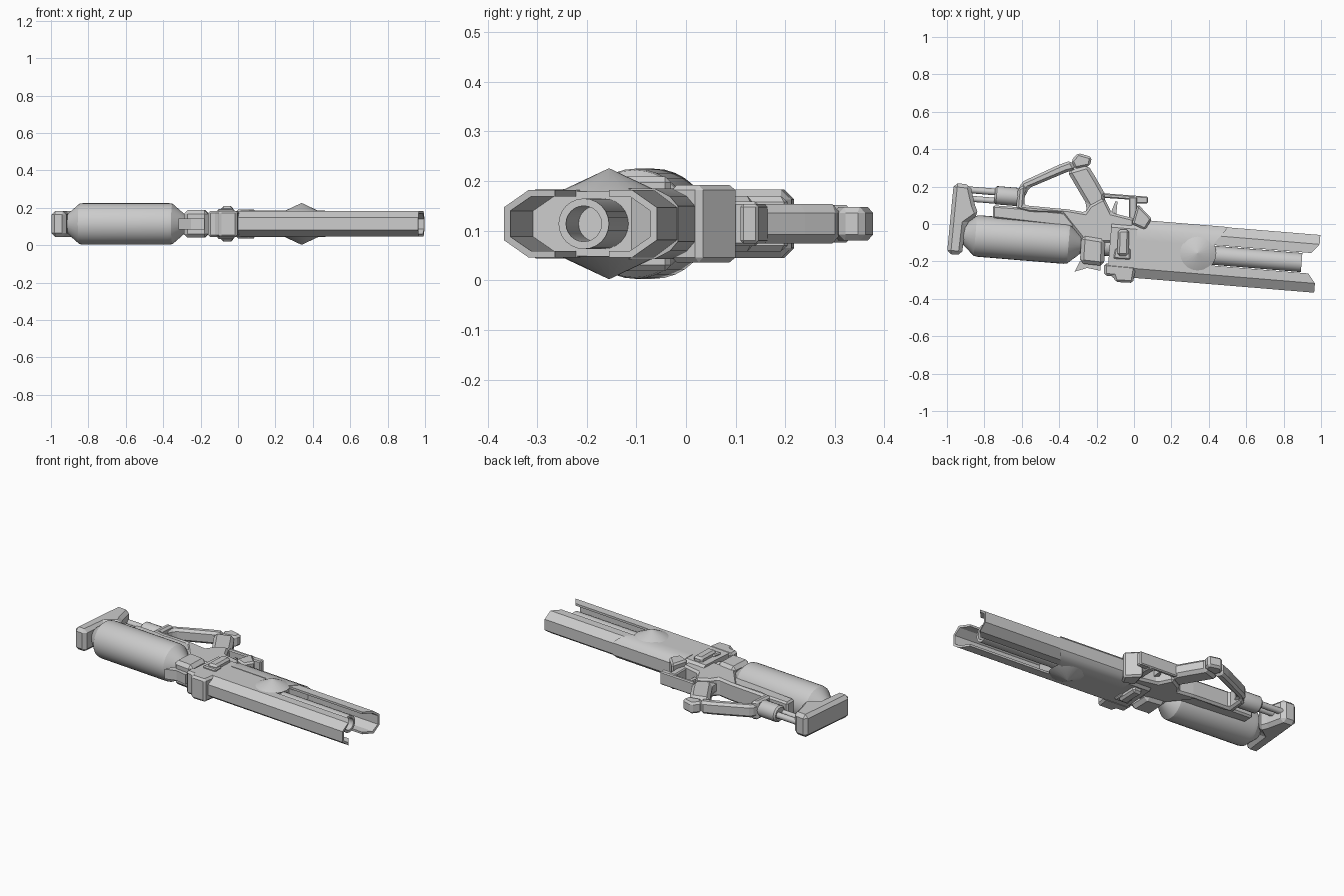
import bpy, bmesh, math

if "Cube" in bpy.data.objects:
    bpy.data.objects.remove(bpy.data.objects["Cube"])

ZC = 0.114                      # symmetry plane height
S, C = math.sin(math.radians(4.7)), math.cos(math.radians(4.7))

grey = bpy.data.materials.new("plain_grey")
grey.diffuse_color = (0.6, 0.6, 0.6, 1)
grey.use_nodes = True
grey.node_tree.nodes["Principled BSDF"].inputs["Base Color"].default_value = grey.diffuse_color


def axis_point(u, w, z):
    """u runs along the tilted barrel axis, w across it, z from the middle plane."""
    v = w - 0.132
    return (u * C + v * S, -u * S + v * C, ZC + z)


def finish(name, bm, bevel=0, smooth=False):
    bmesh.ops.recalc_face_normals(bm, faces=bm.faces)
    me = bpy.data.meshes.new(name)
    bm.to_mesh(me)
    bm.free()
    me.materials.append(grey)
    ob = bpy.data.objects.new(name, me)
    bpy.context.collection.objects.link(ob)
    if bevel:
        m = ob.modifiers.new("chamfer", "BEVEL")
        m.width, m.segments, m.limit_method = bevel, 1, "ANGLE"
        m.angle_limit = math.radians(40)
    if smooth:
        bpy.ops.object.select_all(action="DESELECT")
        ob.select_set(True)
        bpy.context.view_layer.objects.active = ob
        bpy.ops.object.shade_smooth_by_angle(angle=math.radians(32))
    return ob


def loft(name, rings, **kw):
    """Skin closed rings of equal length and cap both ends."""
    bm = bmesh.new()
    vs = [[bm.verts.new(p) for p in r] for r in rings]
    n = len(rings[0])
    for a, b in zip(vs, vs[1:]):
        for i in range(n):
            j = (i + 1) % n
            bm.faces.new((a[i], a[j], b[j], b[i]))
    bm.faces.new(vs[0])
    bm.faces.new(vs[-1])
    return finish(name, bm, **kw)


def plate(name, pts, half, bevel=0):
    """Flat outline in x, y with thickness either side of the middle plane."""
    return loft(name, [[(x, y, ZC + s * half) for x, y in pts] for s in (-1, 1)], bevel=bevel)


def channel(name, prof, u0, u1, cut=lambda w: 0, **kw):
    """Cross-section (w, z) swept along the barrel axis; cut shortens the far end."""
    return loft(name, [[axis_point(u0, w, z) for w, z in prof],
                       [axis_point(u1 - cut(w), w, z) for w, z in prof]], **kw)


def lathe(name, rings, w=0, n=32):
    t = [2 * math.pi * i / n for i in range(n)]
    return loft(name, [[axis_point(u, w + r * math.cos(a), r * math.sin(a)) for a in t]
                       for u, r in rings], smooth=True)


# Gas tank, neck and barrel, all on one axis
lathe("tank", [(-.91, .045), (-.895, .06), (-.84, .108), (-.82, .111), (-.36, .111),
               (-.34, .108), (-.285, .06), (-.27, .045)])
lathe("tank_neck", [(-.3, .05), (-.08, .05)], n=20)
lathe("barrel", [(.35, .051), (.91, .051), (.91, .036), (.6, .036)], n=24)

# Receiver: octagonal section
octagon = [(.155, .033), (.105, .068), (-.105, .068), (-.155, .033),
           (-.155, -.033), (-.105, -.068), (.105, -.068), (.155, -.033)]
channel("receiver", octagon, -.12, .43)
shroud = [(.157, .036), (.14, .055), (.107, .071), (.05, .071),
          (.05, -.071), (.107, -.071), (.14, -.055), (.157, -.036)]
channel("upper_shroud", shroud, .02, .505, cut=lambda w: (.157 - w) * .75, smooth=True)

# Two hollow rails either side of the barrel
rail = [(.055, .068), (.105, .068), (.155, .033), (.155, -.033), (.105, -.068), (.055, -.068),
        (.055, -.055), (.1, -.055), (.142, -.026), (.142, .026), (.1, .055), (.055, .055)]
for name, s in (("upper_rail", 1), ("lower_rail", -1)):
    channel(name, [(s * w, z) for w, z in rail], .4, .998 if s > 0 else .99,
            cut=lambda w: max(0, .105 - abs(w)) * .8)

# Side bosses: shallow cones on both faces
for name, s in (("boss_top", 1), ("boss_bottom", -1)):
    bm = bmesh.new()
    bmesh.ops.create_cone(bm, cap_ends=True, segments=20, radius1=.1, radius2=.002, depth=.046)
    for v in bm.verts:
        v.co = (v.co.x + .34, v.co.y - .155, ZC + s * (v.co.z + .088))
    finish(name, bm, smooth=True)

# Butt stock and its supports
plate("butt", [(-.963, .22), (-.875, .21), (-.85, .1), (-.83, .05), (-.9, 0), (-.92, -.166),
               (-1, -.16), (-.975, .1)], .069, .02)
lathe("stock_rod_upper", [(-.9, .018), (-.72, .018)], w=.242, n=12)
lathe("stock_rod_lower", [(-.9, .016), (-.72, .016)], w=.195, n=12)
lathe("stock_cylinder", [(-.755, .04), (-.745, .049), (-.64, .049), (-.6, .04)], w=.225, n=20)
plate("stock_beam", [(-.755, .1), (-.62, .09), (-.25, .05), (-.25, -.03), (-.755, .03)], .05, .01)

# Frame, grip and the bar closing the loop
plate("frame", [(-.62, .193), (-.578, .209), (-.588, .1), (-.353, .078), (-.262, .062),
                (-.235, .1), (-.16, .14), (-.12, .06), (0, .03), (0, -.1), (-.262, -.1),
                (-.385, .055), (-.556, .06), (-.63, .08)], .056, .012)
plate("grip", [(-.358, .283), (-.246, .316), (-.2, .24), (-.155, .16), (-.16, .05),
               (-.262, .05), (-.25, .1)], .04, .018)
plate("grip_cap", [(-.337, .337), (-.3, .38), (-.225, .358), (-.235, .31), (-.315, .294)],
      .034, .012)
plate("grip_bar", [(-.62, .18), (-.6, .225), (-.4, .317), (-.337, .34), (-.31, .29),
                   (-.358, .278), (-.562, .192), (-.585, .14)], .038, .014)

# Trigger and guard
plate("guard_bar", [(-.17, .165), (.075, .146), (.075, .11), (.01, .11), (.01, .128),
                    (-.16, .14)], .04, .006)
plate("guard_post", [(-.027, .145), (.016, .145), (.016, 0), (-.027, 0)], .045, .006)
plate("trigger", [(-.12, .07), (-.1, .12), (-.088, .12), (-.095, .05)], .015)
plate("hinge_block", [(.02, .107), (.096, .027), (.059, -.032), (-.011, 0)], .078, .01)

# Collar, clamp and small fittings between tank and receiver
plate("collar", [(-.28, -.06), (-.155, -.08), (-.16, -.225), (-.29, -.21)], .074, .02)
plate("collar_hook", [(-.29, -.2), (-.318, -.255), (-.25, -.235), (-.18, -.25), (-.18, -.2)], .03)
plate("side_clamp", [(-.085, -.03), (-.025, -.03), (-.03, -.17), (-.09, -.17)], .095, .012)
plate("clamp_base", [(-.1, -.13), (-.02, -.13), (-.02, -.19), (-.11, -.185)], .08, .006)
plate("lower_bracket", [(-.16, -.21), (.01, -.225), (-.005, -.315), (-.1, -.31), (-.11, -.28),
                        (-.16, -.275)], .07, .012)
